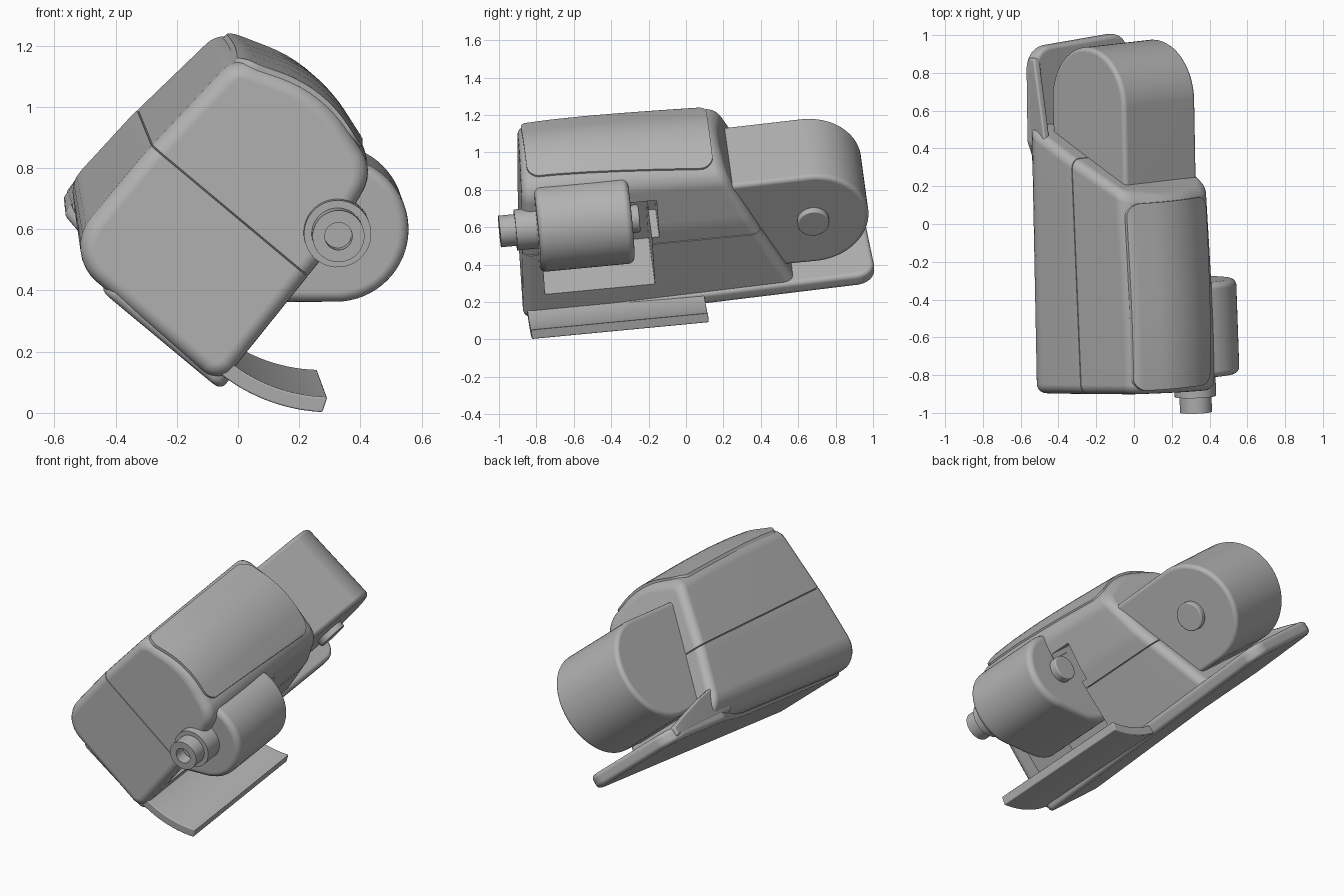
import bpy, bmesh
from math import sin, cos, radians, tan
from mathutils import Vector, Matrix

cube = bpy.data.objects.get("Cube")
if cube:
    bpy.data.objects.remove(cube, do_unlink=True)

grey = bpy.data.materials.new("mid_grey")
grey.use_nodes = True
colour = (0.45, 0.45, 0.45, 1)
grey.diffuse_color = colour
grey.node_tree.nodes["Principled BSDF"].inputs["Base Color"].default_value = colour

# Tilted frame shared by every part: across, along, up
along = Vector((-0.035, 1, 0.095)).normalized()
across = Vector((0.766, 0, -0.643))
across = (across - along * across.dot(along)).normalized()
up = across.cross(along)
frame = Matrix.Translation((0, 0, 0.65)) @ Matrix((across, along, up)).transposed().to_4x4()


def rounded(corners, steps=8):
    """Outline of a polygon given as (a, b, radius) corners."""
    out = []
    for i, (a, b, r) in enumerate(corners):
        p = Vector((a, b))
        d1 = (Vector(corners[i - 1][:2]) - p).normalized()
        d2 = (Vector(corners[(i + 1) % len(corners)][:2]) - p).normalized()
        if r == 0:
            out.append(p)
            continue
        half = d1.angle(d2) / 2
        centre = p + (d1 + d2).normalized() * (r / sin(half))
        start = p + d1 * (r / tan(half)) - centre
        end = p + d2 * (r / tan(half)) - centre
        total = start.angle(end)
        for k in range(steps + 1):
            t = k / steps
            out.append(centre + (start * sin((1 - t) * total) + end * sin(t * total)) / sin(total))
    return out


def arc(a, b, r, start, end, steps=32):
    return [Vector((a + r * cos(radians(start + (end - start) * k / steps)),
                    b + r * sin(radians(start + (end - start) * k / steps))))
            for k in range(steps + 1)]


def loft(name, rings, bevel=0):
    bm = bmesh.new()
    loops = [[bm.verts.new(p) for p in ring] for ring in rings]
    bm.faces.new(loops[0])
    bm.faces.new(loops[-1])
    n = len(loops[0])
    for lo, hi in zip(loops, loops[1:]):
        for i in range(n):
            j = (i + 1) % n
            bm.faces.new((lo[i], lo[j], hi[j], hi[i]))
    bmesh.ops.recalc_face_normals(bm, faces=bm.faces)
    mesh = bpy.data.meshes.new(name)
    bm.to_mesh(mesh)
    bm.free()
    mesh.materials.append(grey)
    ob = bpy.data.objects.new(name, mesh)
    bpy.context.collection.objects.link(ob)
    ob.matrix_world = frame
    if bevel:
        mod = ob.modifiers.new("soft_edges", "BEVEL")
        mod.width = bevel
        mod.segments = 5
        mod.limit_method = "ANGLE"
        mod.angle_limit = radians(40)
    return ob


def box(name, lo, hi):
    ends = [[(a, b, v) for a, b in ((lo[0], lo[1]), (hi[0], lo[1]), (hi[0], hi[1]), (lo[0], hi[1]))]
            for v in (lo[2], hi[2])]
    return loft(name, ends)


def combine(ob, helpers, operation):
    for helper in helpers:
        helper.hide_render = True
        mod = ob.modifiers.new("cut", "BOOLEAN")
        mod.operation = operation
        mod.object = helper
        mod.solver = "EXACT"
    bpy.context.view_layer.update()
    graph = bpy.context.evaluated_depsgraph_get()
    mesh = bpy.data.meshes.new_from_object(ob.evaluated_get(graph))
    ob.modifiers.clear()
    ob.data = mesh
    for helper in helpers:
        bpy.data.objects.remove(helper, do_unlink=True)


def lengthwise(outline, w0, w1):
    return [[(p.x, w, p.y) for p in outline] for w in (w0, w1)]


def turned(name, a, v, profile, bevel=0):
    """Turned part along the length, from (radius, position) pairs."""
    return loft(name, [[(p.x, w, p.y) for p in arc(a, v, r, 0, 360, 40)[:-1]]
                       for r, w in profile], bevel)


# Housing: rounded section, bowed along its length, with a raked back rim
section = rounded([(-0.435, -0.425, 0.15), (0.24, -0.425, 0.07), (0.23, 0.15, 0.5),
                   (0.18, 0.465, 0.13), (-0.12, 0.565, 0.4), (-0.41, 0.455, 0.1),
                   (-0.435, 0.0, 0.5)])


def housing_shape(name, size, bevel):
    rings = []
    for k in range(7):
        ring = []
        for p in section:
            a, v = p.x * size, (p.y - 0.05) * size + 0.05
            front, back = -0.888 - 0.045 * a + 0.04 * v, 0.40 - 0.40 * v
            w = front + (back - front) * k / 6
            t = (w + 0.87) / 1.1
            bow = 0.07 * max(1 - t, 0) ** 4 if v > 0 else 0
            if a < 0:
                a *= 1 + 0.02 * t
            ring.append((a, w, v * (1 - 0.1 * t - bow)))
        rings.append(ring)
    return loft(name, rings, bevel)


housing = housing_shape("housing", 1, 0.05)
combine(housing, [
    box("roller_bay", (-0.15, -0.79, -0.24), (0.6, -0.20, 0.28)),
    box("roller_bay_notch", (0, -0.3, 0.08), (0.6, -0.16, 0.31)),
    box("seam", (-1, -1.2, 0.032), (1, 1, 0.037))], "DIFFERENCE")

# Raised pad on top of the housing
pad_outline = rounded([(-0.40, -0.835, 0.07), (0.095, -0.835, 0.07),
                       (0.135, 0.16, 0.07), (-0.40, 0.16, 0.07)])
pad = housing_shape("top_pad", 1.022, 0.03)
combine(pad, [loft("pad_outline", [[(p.x, p.y, v) for p in pad_outline]
                                   for v in (0.36, 0.8)])], "INTERSECT")

# Base plate running out behind the housing
plate_outline = rounded([(-0.26, -0.88, 0.05), (0.255, -0.88, 0.05), (0.255, 0.985, 0.1),
                         (-0.40, 0.955, 0.12), (-0.40, 0.45, 0.08), (-0.26, 0.1, 0)])
loft("base_plate", [[(p.x, p.y, -0.437 + 0.034 * (p.y + 0.87) + lift) for p in plate_outline]
                    for lift in (0, 0.08)], 0.025)

# Side lip carrying the housing wall back along the plate
loft("side_lip", [[(-0.33, w, -0.375), (-0.40, w, -0.35), (a, w, top), (a + 0.04, w, top),
                   (-0.355, w, -0.31)]
                  for w, a, top in ((0.35, -0.435, -0.18), (0.6, -0.43, -0.22),
                                    (0.8, -0.415, -0.27), (0.9, -0.40, -0.30))], 0.012)

# Curved tray under the roller
tray = arc(0.2, 0.19, 0.585, -95, -53) + arc(0.2, 0.19, 0.535, -51.5, -95)
loft("curved_tray", lengthwise(tray, -0.89, 0.06), 0.006)

# Rounded arm and its pivot pin
arm = arc(0.67, 0.045, 0.3, -90, 90) + [Vector((0.1, 0.33)), Vector((0.1, -0.255))]
loft("rounded_arm", [[(a, p.x, p.y) for p in arm] for a in (-0.33, 0.17)], 0.025)
pin = arc(0.67, 0.045, 0.085, 0, 360)[:-1]
loft("arm_pin", [[(a, p.x, p.y) for p in pin] for a in (0.1, 0.205)], 0.008)

# Roller: round outside, running back into the bay
axis = (0.211, 0.205)
turn = radians(40)
inward = Vector((-cos(turn), -sin(turn))) * 0.2
roller = arc(*axis, 0.237, -50, 130) + [p + inward for p in arc(*axis, 0.237, 130, 310)]
loft("roller", lengthwise(roller, -0.81, -0.305), 0.035)

# Roller spindle with collar and hollow end, and the rear stub
turned("front_spindle", *axis, [(0.045, -0.94), (0.045, -1.01), (0.085, -1.01),
                                (0.085, -0.925), (0.11, -0.925), (0.11, -0.78)])
turned("rear_stub", *axis, [(0.075, -0.4), (0.075, -0.26)], 0.008)

# Smooth shading with crisp edges
for ob in bpy.context.collection.objects:
    if ob.type == "MESH" and grey.name in ob.data.materials:
        if ob.modifiers:
            combine(ob, [], "UNION")
        ob.data.shade_smooth()
        ob.data.set_sharp_from_angle(angle=radians(30))
        ob.modifiers.new("even_shading", "WEIGHTED_NORMAL").keep_sharp = True
